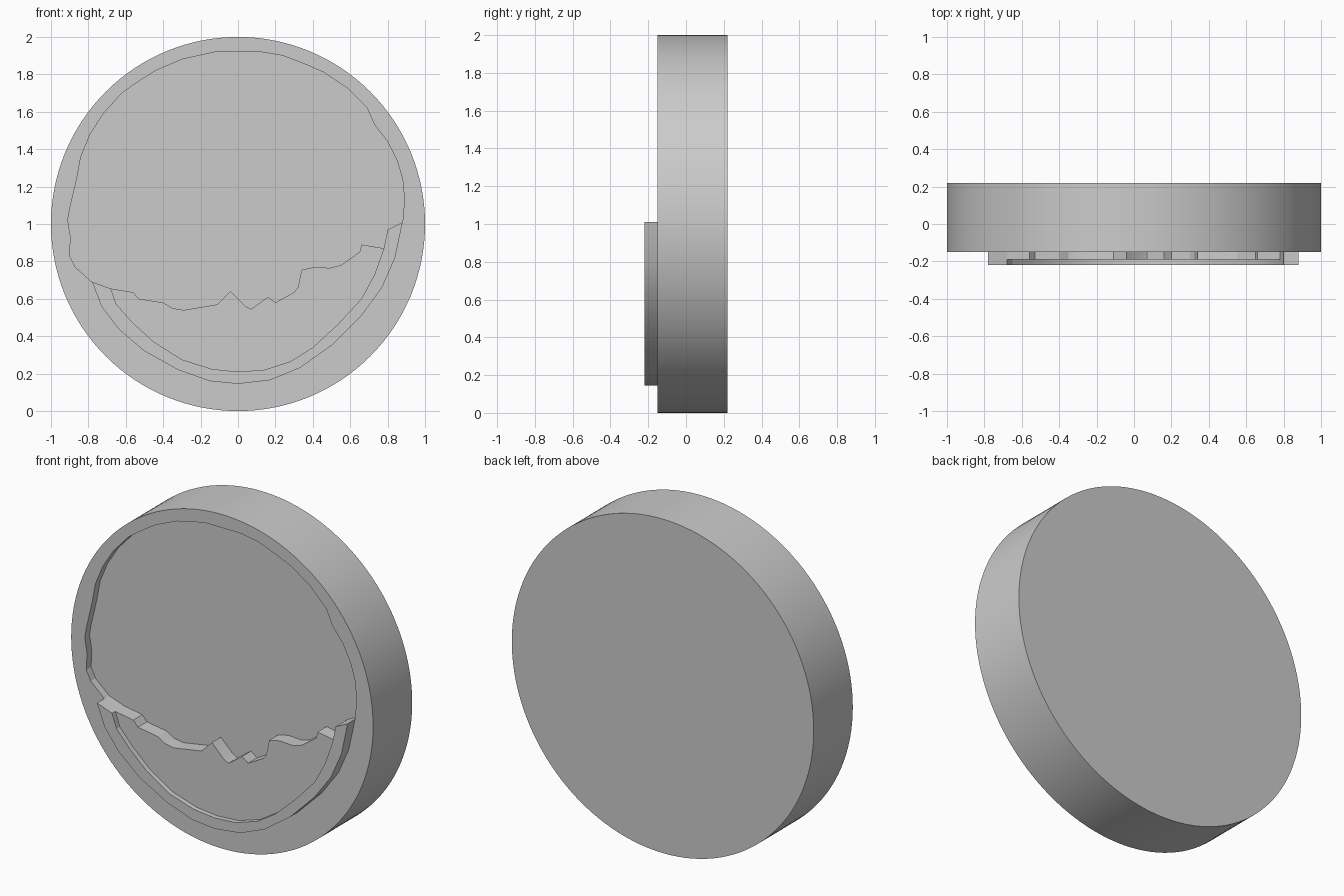
import bpy
import bmesh
import math

cube = bpy.data.objects.get("Cube")
if cube:
    bpy.data.objects.remove(cube, do_unlink=True)

# Depth levels, front to back
RIM_FRONT, PANEL_FRONT, DISC_FRONT, FLOOR, BACK = -0.22, -0.19, -0.15, -0.105, 0.22

grey = bpy.data.materials.new("plain grey")
grey.use_nodes = True
colour = (0.6, 0.6, 0.6, 1.0)
grey.diffuse_color = colour
grey.node_tree.nodes["Principled BSDF"].inputs["Base Color"].default_value = colour


def prism(name, outline, front, back):
    """Extrude an outline of (x, z) points along y."""
    bm = bmesh.new()
    face = bm.faces.new([bm.verts.new((x, front, z)) for x, z in outline])
    grown = bmesh.ops.extrude_face_region(bm, geom=[face])
    moved = [v for v in grown["geom"] if isinstance(v, bmesh.types.BMVert)]
    bmesh.ops.translate(bm, verts=moved, vec=(0, back - front, 0))
    bmesh.ops.recalc_face_normals(bm, faces=bm.faces)
    mesh = bpy.data.meshes.new(name)
    bm.to_mesh(mesh)
    bm.free()
    mesh.materials.append(grey)
    obj = bpy.data.objects.new(name, mesh)
    bpy.context.collection.objects.link(obj)
    return obj


def smooth(obj, degrees):
    bpy.ops.object.select_all(action="DESELECT")
    obj.select_set(True)
    bpy.context.view_layer.objects.active = obj
    bpy.ops.object.shade_smooth_by_angle(angle=math.radians(degrees))


# Hand-cut upper edge of the recess, left to right
upper_edge = [
    (-.87, .77), (-.9, .83), (-.895, .93), (-.91, 1.02), (-.9, 1.08),
    (-.86, 1.25), (-.84, 1.36), (-.79, 1.48), (-.72, 1.59), (-.62, 1.7),
    (-.55, 1.75), (-.44, 1.82), (-.3, 1.88), (-.12, 1.92), (.12, 1.92),
    (.24, 1.9), (.37, 1.85), (.46, 1.81), (.58, 1.73), (.69, 1.62),
    (.73, 1.53), (.8, 1.44), (.85, 1.34), (.88, 1.24), (.89, 1.13),
]

# Jagged skyline, right to left, split at the ends of the panel
right_tip = [(.88, 1.01), (.8, .97)]
skyline = [
    (.78, .87), (.66, .89), (.65, .85), (.55, .78), (.49, .765), (.41, .77),
    (.34, .755), (.32, .66), (.3, .635), (.2, .58), (.16, .61), (.07, .545),
    (.04, .56), (-.04, .64), (-.11, .57), (-.2, .555), (-.29, .54),
    (-.35, .55), (-.4, .58), (-.53, .6), (-.56, .635), (-.68, .655),
]
left_tip = [(-.78, .69)]

# Lower arcs of the raised rim, right to left
outer_arc = [
    (.84, .82), (.77, .66), (.66, .51), (.5, .35), (.33, .23), (.17, .165),
    (0, .145), (-.15, .16), (-.32, .22), (-.5, .32), (-.64, .44), (-.73, .56),
]
inner_arc = [
    (.73, .73), (.66, .6), (.53, .46), (.4, .34), (.28, .265), (.14, .22),
    (0, .21), (-.14, .225), (-.3, .275), (-.45, .37), (-.56, .47), (-.65, .57),
]

# Round disc with the upper recess cut into its front
sides = 128
circle = [(math.cos(i * math.tau / sides), 1 + math.sin(i * math.tau / sides))
          for i in range(sides)]
disc = prism("disc", circle, DISC_FRONT, BACK)
cutter = prism("recess_cutter", upper_edge + right_tip + skyline + left_tip,
               DISC_FRONT - 0.1, FLOOR)
cut = disc.modifiers.new("recess", "BOOLEAN")
cut.operation = "DIFFERENCE"
cut.solver = "EXACT"
cut.object = cutter
bpy.context.view_layer.objects.active = disc
bpy.ops.object.modifier_apply(modifier=cut.name)
bpy.data.objects.remove(cutter, do_unlink=True)
smooth(disc, 20)

# Raised crescent rim, and the lower panel it encloses
rim = prism("crescent_rim",
            right_tip + skyline[:1] + inner_arc + skyline[-1:] + left_tip + outer_arc[::-1],
            RIM_FRONT, DISC_FRONT + 0.02)
panel = prism("skyline_panel", skyline + inner_arc[::-1],
              PANEL_FRONT, DISC_FRONT + 0.02)
smooth(rim, 20)
smooth(panel, 20)
